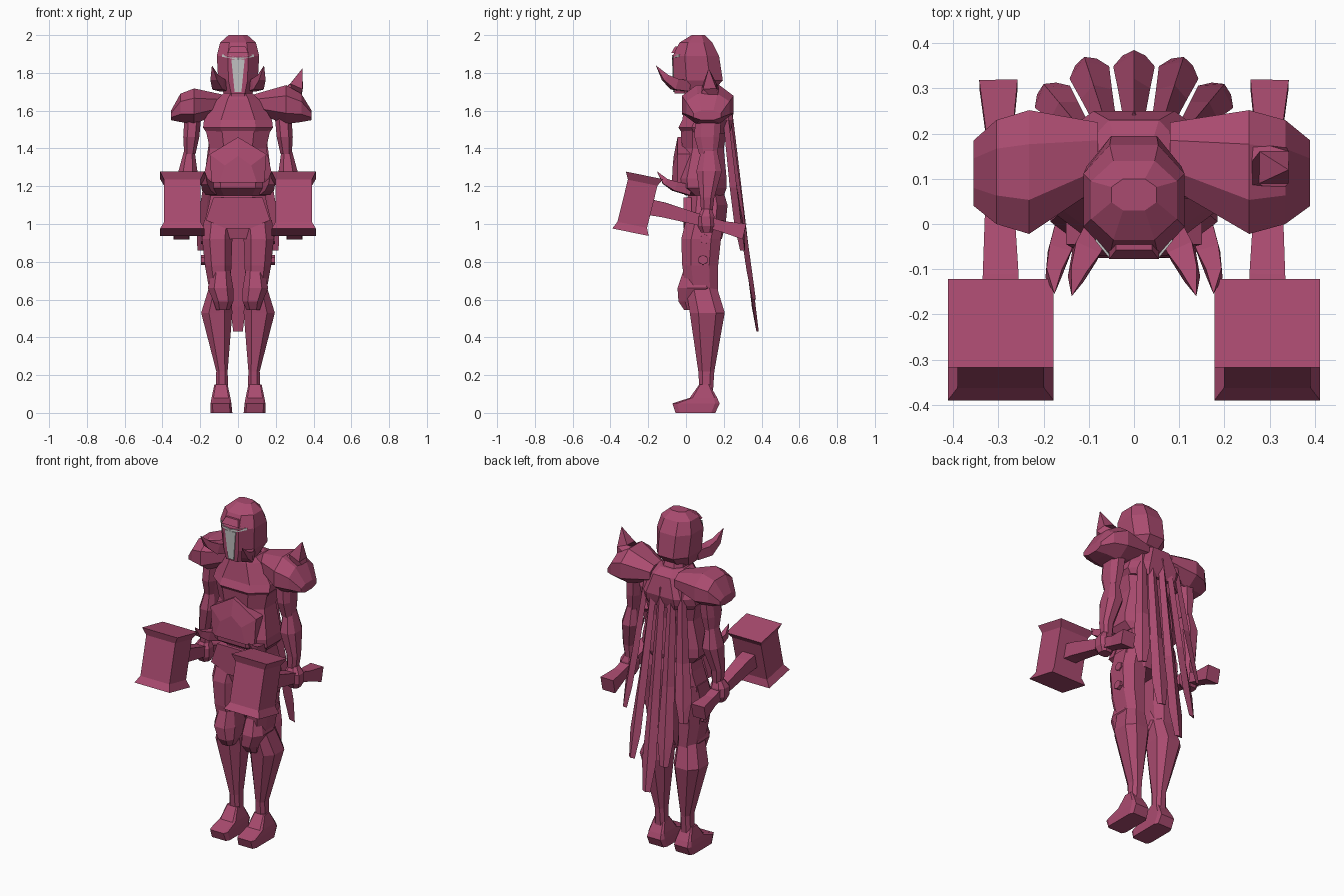
import bpy, bmesh, math
from mathutils import Vector


def material(name, col):
    m = bpy.data.materials.new(name)
    m.diffuse_color = (*col, 1)
    return m


PLUM = material("plum armour", (0.40, 0.07, 0.16))
GREY = material("pale grey", (0.55, 0.55, 0.55))


def loft(name, rings, mat=PLUM):
    """Skin a list of equal-length point rings and cap both ends."""
    bm = bmesh.new()
    vs = [[bm.verts.new(p) for p in r] for r in rings]
    n = len(rings[0])
    for a, b in zip(vs, vs[1:]):
        for i in range(n):
            bm.faces.new((a[i], a[(i + 1) % n], b[(i + 1) % n], b[i]))
    bm.faces.new(vs[0])
    bm.faces.new(vs[-1])
    bmesh.ops.remove_doubles(bm, verts=bm.verts, dist=0.0005)
    bmesh.ops.recalc_face_normals(bm, faces=bm.faces)
    me = bpy.data.meshes.new(name)
    bm.to_mesh(me)
    bm.free()
    me.materials.append(mat)
    ob = bpy.data.objects.new(name, me)
    bpy.context.collection.objects.link(ob)
    return ob


def outline(a0, a1, b0, b1, c):
    """Rectangle with corners cut by fraction c of the half sizes."""
    if c == 0:
        return [(a0, b0), (a1, b0), (a1, b1), (a0, b1)]
    p, q = c * (a1 - a0) / 2, c * (b1 - b0) / 2
    return [(a0 + p, b0), (a1 - p, b0), (a1, b0 + q), (a1, b1 - q),
            (a1 - p, b1), (a0 + p, b1), (a0, b1 - q), (a0, b0 + q)]


def stack(name, rows, s=1, c=0.5, axis="z", mat=PLUM):
    """Rows: (height, a0, a1, b0, b1). Stacked along z (x,y) or x (y,z)."""
    rings = []
    for h, *b in rows:
        pts = outline(*b, c)
        rings.append([Vector((s * u, v, h)) if axis == "z" else Vector((s * h, u, v))
                      for u, v in pts])
    return loft(name, rings, mat)


def tube(name, pts, radii, n=4, s=1):
    """Polygon tube through points; radius 0 makes a spike."""
    pts = [Vector((s * p[0], p[1], p[2])) for p in pts]
    rings = []
    for i, p in enumerate(pts):
        d = (pts[min(i + 1, len(pts) - 1)] - pts[max(i - 1, 0)]).normalized()
        side = d.cross(Vector((0, 0, 1)) if abs(d.z) < 0.9 else Vector((0, 1, 0))).normalized()
        up = side.cross(d)
        rings.append([p + radii[i] * (math.cos(t) * side + math.sin(t) * up)
                      for t in [(k + 0.5) * math.tau / n for k in range(n)]])
    return loft(name, rings)


# helmet
stack("helmet", [(1.69, -.075, .075, -.06, .13), (1.76, -.105, .105, -.065, .195),
                 (1.89, -.112, .112, -.07, .175), (1.96, -.095, .095, -.035, .14),
                 (2.0, -.05, .05, .03, .10)], c=0.52)
stack("neck", [(1.62, -.08, .08, .01, .19), (1.73, -.06, .06, 0, .15)])
# brow ridge over the visor
loft("brow", [[(-.055, y, 1.905), (.055, y, 1.905), (.04, y + .02, 1.94), (-.04, y + .02, 1.94)]
              for y in (-.04, -.078)])
# pale T-shaped visor opening
loft("visor_slot", [[(-.018, -.068 + d, 1.70), (.018, -.068 + d, 1.70),
                     (.035, -.074 + d, 1.87), (-.035, -.074 + d, 1.87)] for d in (0, .008)], GREY)
for s in (-1, 1):
    loft("eye_slit", [[(0, -.075 + d, 1.868), (s * .055, -.075 + d, 1.88), (s * .085, -.038 + d, 1.885),
                       (s * .085, -.038 + d, 1.897), (s * .055, -.075 + d, 1.895),
                       (0, -.075 + d, 1.88)] for d in (0, .008)], GREY)
    # curved horns on jaw and on waist
    tube("jaw_horn", [(.07, .01, 1.73), (.105, -.06, 1.74), (.125, -.11, 1.775), (.138, -.16, 1.84)],
         [.04, .042, .026, 0], s=s)
    tube("waist_horn", [(.14, .02, 1.18), (.165, -.06, 1.20), (.178, -.11, 1.225), (.176, -.155, 1.28)],
         [.04, .035, .024, 0], s=s)

# torso, chest plate, belly plate, hips
stack("torso", [(1.15, -.15, .15, 0, .2), (1.19, -.185, .185, -.06, .215),
                (1.24, -.185, .185, -.065, .215), (1.40, -.15, .15, -.02, .2),
                (1.52, -.175, .175, -.03, .22)])
stack("chest_plate", [(1.48, -.165, .165, -.02, .23), (1.51, -.185, .185, -.04, .24),
                      (1.55, -.18, .18, -.02, .25), (1.66, -.11, .11, 0, .23),
                      (1.69, -.08, .08, .01, .18)])
loft("belly_plate", [[(k * x, y, z) for x, z in
                      [(-.14, 1.22), (.14, 1.22), (.15, 1.37), (0, 1.46), (-.15, 1.37)]]
                     for k, y in ((1, .02), (1, -.045), (.55, -.072))][:2]
     + [[(-.10, -.075, 1.22), (.10, -.075, 1.22), (.07, -.07, 1.31), (0, -.065, 1.36), (-.07, -.07, 1.31)]])
stack("hips", [(.92, -.165, .165, .01, .19), (1.0, -.18, .18, -.01, .21),
               (1.1, -.155, .155, 0, .22), (1.2, -.135, .135, .02, .19)])
loft("loin_plate", [[(-.13, y, 1.14), (.13, y, 1.14), (.17, y, 1.02), (.06, y, .975), (-.06, y, .975),
                     (-.17, y, 1.02)] for y in (.03, -.012)])

for s in (-1, 1):
    # legs
    stack("thigh", [(.64, .04, .15, .0, .17), (.78, .035, .175, -.02, .17),
                    (.92, .03, .19, -.025, .185), (1.02, .02, .18, 0, .2)], s)
    stack("knee_guard", [(.545, .045, .115, -.01, .06), (.59, .025, .13, -.04, .1),
                         (.66, .025, .16, -.045, .16), (.75, .04, .14, -.015, .12)], s)
    stack("shin", [(.07, .05, .12, .075, .14), (.22, .055, .115, .065, .15),
                   (.53, .03, .195, .02, .205), (.66, .035, .155, .0, .165)], s)
    stack("foot", [(0, .03, .145, -.055, .155), (.05, .035, .145, -.072, .178), (.08, .04, .14, .02, .165),
                   (.15, .055, .125, .07, .125)], s, c=0.2)
    for y, z in ((.10, .92), (.09, .81)):
        tube("thigh_stud", [(.15, y, z), (.195, y, z)], [.028, .026], 6, s)

    # arms
    stack("upper_arm", [(1.37, .225, .285, .07, .165), (1.46, .205, .29, .045, .18),
                        (1.62, .19, .28, .05, .19)], s)
    stack("forearm", [(1.06, .26, .315, .08, .14), (1.14, .255, .325, .075, .15),
                      (1.28, .215, .315, .055, .19), (1.39, .23, .285, .08, .165)], s)
    stack("hand", [(.955, .265, .33, .08, .14), (.99, .25, .345, .06, .155),
                   (1.04, .25, .345, .06, .15), (1.08, .265, .32, .085, .135)], s)

    # shoulder guard: the one at +x is larger and carries a spike
    k = 1.0 if s > 0 else .91
    stack("shoulder_guard", [(.08, .08, .225, 1.59, 1.685), (.255 * k, -.022, .252, 1.53, 1.735 * (1 - .01 * (s < 0))),
                             (.335 * k, .0, .23, 1.54, 1.69), (.39 * k, .04, .185, 1.55, 1.60)],
          s, axis="x", c=0.55)

    # hammer: flared square head on a tilted handle
    head = []
    ax, dp = Vector((0, .24, .97)), Vector((0, -.98, .2))
    for t, w, d in ((-.155, .117, .098), (-.115, .096, .08), (.115, .096, .08), (.155, .117, .1)):
        c = Vector((s * .295, -.257, 1.107)) + t * ax
        head.append([c + Vector((i * w, 0, 0)) + j * d * dp
                     for i, j in ((-1, -1), (1, -1), (1, 1), (-1, 1))])
    loft("hammer_head", head)
    tube("hammer_handle", [(.295, -.2, 1.09), (.295, -.12, 1.075), (.298, .08, 1.02),
                           (.298, .2, .985), (.30, .31, .96)], [.06, .056, .042, .042, .06], 4, s)

tube("shoulder_spike", [(.27, .13, 1.66), (.31, .125, 1.73), (.342, .12, 1.825)], [.085, .05, 0])

# cape of five ridged hanging strips
for xt, xb, zb, yb in ((0, 0, .43, .385), (.065, .11, .60, .37), (-.065, -.11, .60, .37),
                       (.125, .20, .86, .31), (-.125, -.20, .86, .31)):
    yt = .245 - abs(xt) * .2
    rings = []
    for t, w, d in ((0, .022, .02), (.55, .036, .022), (.92, .046, .025), (1, .025, .012)):
        c = Vector((xt, yt, 1.60)).lerp(Vector((xb, yb, zb)), t)
        a = -xb * 2.8
        out = Vector((-math.sin(a), math.cos(a), 0))
        side = Vector((math.cos(a), math.sin(a), 0))
        up = Vector((0, 0, .07 if t == .92 else 0))
        rings.append([c - w * side - d * out + up, c, c + w * side - d * out + up, c - d * out + up / 2])
    loft("cape_strip", rings)
